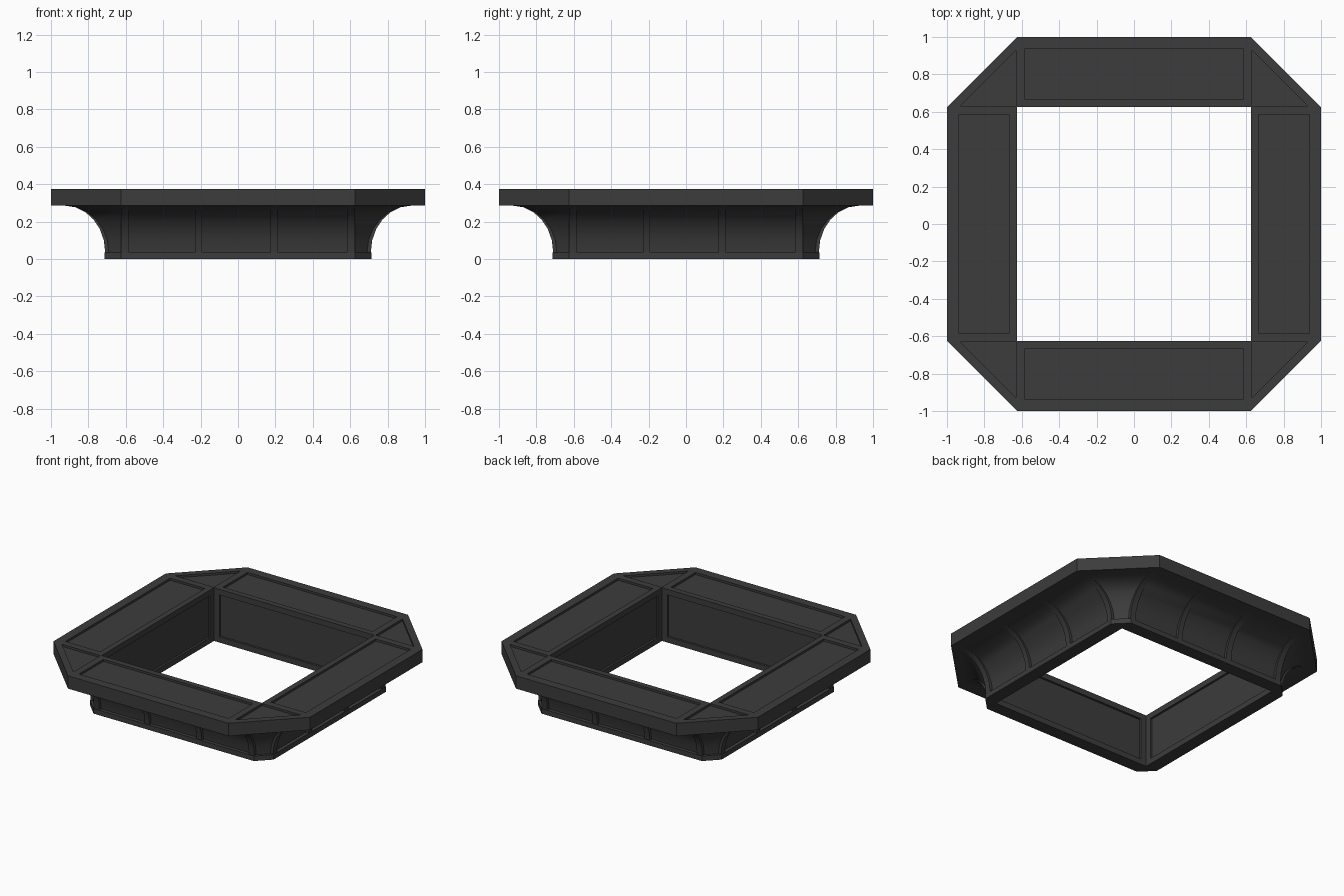
import bpy, bmesh, math
from mathutils import Vector, Matrix

if "Cube" in bpy.data.objects:
    bpy.data.objects.remove(bpy.data.objects["Cube"])

H = 0.625            # half width of the opening and start of the corner chamfers
Z1, Z2, Z3 = 0.035, 0.285, 0.375
DEPTH = 0.015


def cove(inset, n=6):
    # quarter-ellipse profile (distance from centre, height)
    rx, rz = 0.215 + inset, 0.25
    return [(0.925 - rx * math.cos(a), Z2 - rz + rz * math.sin(a))
            for a in (math.pi / 2 * i / n for i in range(n + 1))]


def face(bm, pts):
    return bm.faces.new([bm.verts.new(p) for p in pts])


def recess(bm, outer, inner, push):
    # framed panel: border, step walls and sunken floor
    low = [Vector(p) + Vector(push) for p in inner]
    n = len(outer)
    for i in range(n):
        j = (i + 1) % n
        face(bm, [outer[i], outer[j], inner[j], inner[i]])
        face(bm, [inner[i], inner[j], low[j], low[i]])
    face(bm, low)


def finish(bm, name):
    # repeat the front quarter around the centre
    src = bm.verts[:] + bm.edges[:] + bm.faces[:]
    for k in (1, 2, 3):
        new = bmesh.ops.duplicate(bm, geom=src)["geom"]
        bmesh.ops.rotate(bm, verts=[g for g in new if isinstance(g, bmesh.types.BMVert)],
                         cent=(0, 0, 0), matrix=Matrix.Rotation(k * math.pi / 2, 3, 'Z'))
    bmesh.ops.remove_doubles(bm, verts=bm.verts[:], dist=1e-4)
    bmesh.ops.recalc_face_normals(bm, faces=bm.faces[:])
    me = bpy.data.meshes.new(name)
    bm.to_mesh(me)
    bm.free()
    ob = bpy.data.objects.new(name, me)
    bpy.context.collection.objects.link(ob)
    mat = bpy.data.materials.get("dark_grey") or bpy.data.materials.new("dark_grey")
    mat.diffuse_color = (0.045, 0.045, 0.045, 1)
    mat.use_nodes = True
    mat.node_tree.nodes["Principled BSDF"].inputs["Base Color"].default_value = mat.diffuse_color
    me.materials.append(mat)
    bpy.ops.object.select_all(action='DESELECT')
    ob.select_set(True)
    bpy.context.view_layer.objects.active = ob
    bpy.ops.object.shade_smooth_by_angle(angle=math.radians(30))


# platform body: base, cove and slab edge, with chamfered corners
bm = bmesh.new()
profile = [(H, 0), (0.715, 0), (0.715, Z1)] + cove(0.02) + [(1, Z2), (1, Z3)]
for (d0, z0), (d1, z1) in zip(profile, profile[1:]):
    face(bm, [(-H, -d0, z0), (H, -d0, z0), (H, -d1, z1), (-H, -d1, z1)])
    corner = [(H, -d0, z0), (d0, -H, z0), (d1, -H, z1), (H, -d1, z1)]
    face(bm, corner[1:] if d0 == H else corner)
# top side panel
recess(bm, [(-H, -1, Z3), (H, -1, Z3), (H, -H, Z3), (-H, -H, Z3)],
       [(-.583, -.937, Z3), (.583, -.937, Z3), (.583, -.665, Z3), (-.583, -.665, Z3)],
       (0, 0, -DEPTH))
# top corner panel
recess(bm, [(H, -H, Z3), (H, -1, Z3), (1, -H, Z3)],
       [(.631, -.631, Z3), (.631, -.93, Z3), (.93, -.631, Z3)], (0, 0, -DEPTH))
# inner wall panel
recess(bm, [(-H, -H, 0), (H, -H, 0), (H, -H, Z3), (-H, -H, Z3)],
       [(-.583, -H, .04), (.583, -H, .04), (.583, -H, Z3 - .04), (-.583, -H, Z3 - .04)],
       (0, -DEPTH, 0))
finish(bm, "platform_body")

# raised curved ribs dividing each side into three panels
bm = bmesh.new()
outer, inner = cove(0), cove(0.025)
for a, b in ((-H, -.583), (-.23, -.193), (.173, .214), (.583, H)):
    for i in range(len(outer) - 1):
        o0, o1, p0, p1 = outer[i], outer[i + 1], inner[i], inner[i + 1]
        face(bm, [(a, -o0[0], o0[1]), (b, -o0[0], o0[1]), (b, -o1[0], o1[1]), (a, -o1[0], o1[1])])
        face(bm, [(a, -p0[0], p0[1]), (a, -p1[0], p1[1]), (b, -p1[0], p1[1]), (b, -p0[0], p0[1])])
        for t in (a, b):
            q = [(o0), (o1), (p1), (p0)]
            if (Vector(o1) - Vector(p1)).length < 1e-5:
                q = [o0, o1, p0]
            face(bm, [(t, -d, z) for d, z in q])
    face(bm, [(a, -outer[0][0], Z1), (b, -outer[0][0], Z1), (b, -inner[0][0], Z1), (a, -inner[0][0], Z1)])
finish(bm, "side_ribs")
